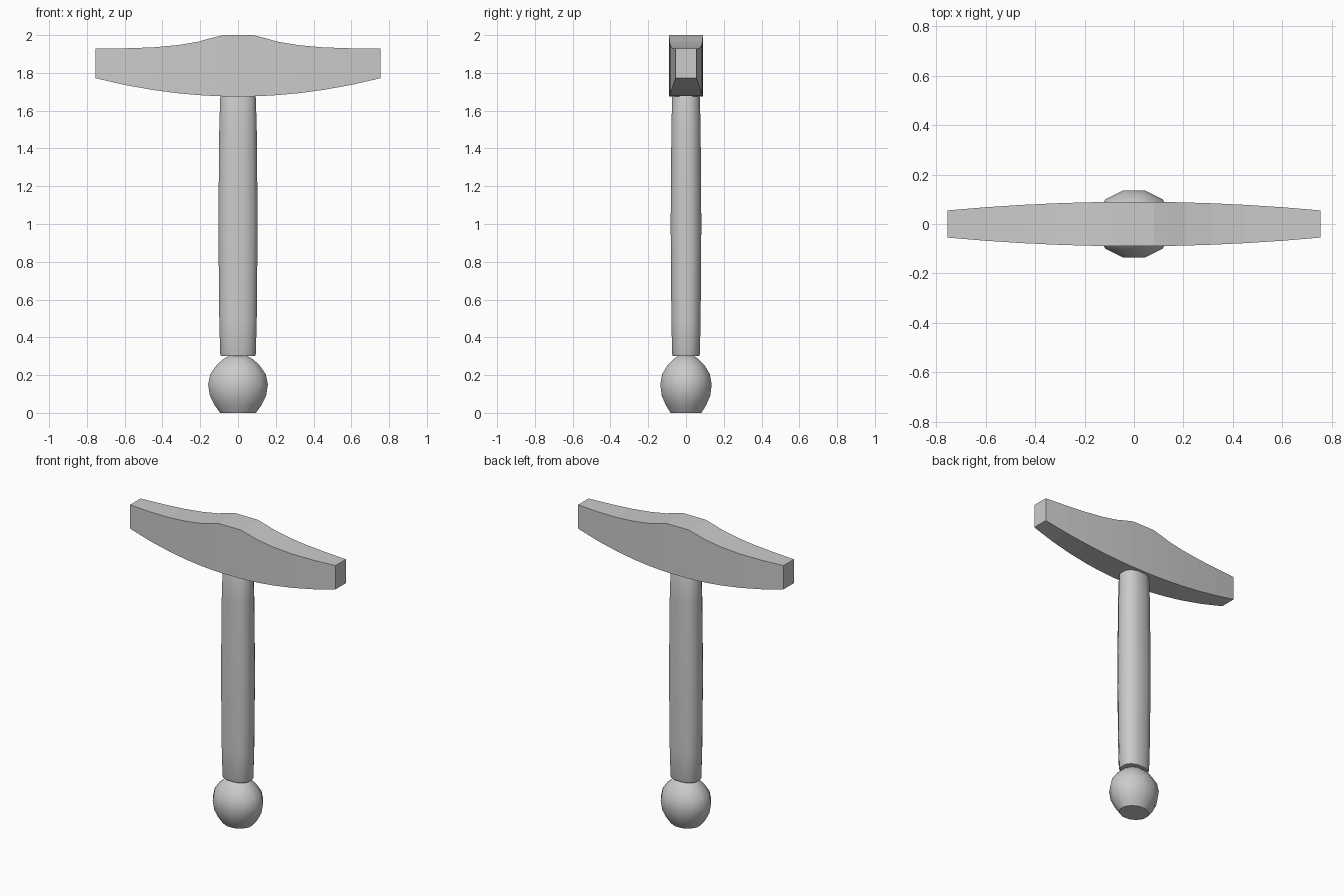
import bpy, bmesh, math

cube = bpy.data.objects.get("Cube")
if cube:
    bpy.data.objects.remove(cube, do_unlink=True)

grey = bpy.data.materials.new("plain_grey")
grey.use_nodes = True
colour = (0.6, 0.6, 0.6, 1)
grey.diffuse_color = colour
grey.node_tree.nodes["Principled BSDF"].inputs["Base Color"].default_value = colour


def loft(name, rings, smooth_angle=None):
    """Skin a stack of equal-sized point rings and cap both ends."""
    bm = bmesh.new()
    loops = [[bm.verts.new(p) for p in ring] for ring in rings]
    for a, b in zip(loops, loops[1:]):
        for i in range(len(a)):
            j = (i + 1) % len(a)
            bm.faces.new((a[i], a[j], b[j], b[i]))
    bm.faces.new(loops[0])
    bm.faces.new(loops[-1])
    bmesh.ops.recalc_face_normals(bm, faces=bm.faces)
    mesh = bpy.data.meshes.new(name)
    bm.to_mesh(mesh)
    bm.free()
    mesh.materials.append(grey)
    obj = bpy.data.objects.new(name, mesh)
    bpy.context.collection.objects.link(obj)
    if smooth_angle:
        bpy.ops.object.select_all(action="DESELECT")
        obj.select_set(True)
        bpy.context.view_layer.objects.active = obj
        bpy.ops.object.shade_smooth_by_angle(angle=math.radians(smooth_angle))
    return obj


def oval(rx, ry, z, power=1.0, sides=12):
    """Oval ring; a power below one squares off its corners."""
    points = []
    for i in range(sides):
        t = math.tau * (i + 0.5) / sides
        c, s = math.cos(t), math.sin(t)
        points.append((rx * math.copysign(abs(c) ** power, c),
                       ry * math.copysign(abs(s) ** power, s), z))
    return points


# Pommel: slightly flattened ball with a flat base
ball = [(0, 0.098), (0.04, 0.128), (0.09, 0.154), (0.15, 0.164),
        (0.205, 0.152), (0.255, 0.116), (0.285, 0.08), (0.305, 0.045)]
loft("pommel", [oval(r, r * 0.86, z) for z, r in ball], 50)

# Handle: squared oval grip, swelling at the middle
grip = [(0.3, 0.092), (0.312, 0.097), (0.5, 0.102), (1.0, 0.107),
        (1.5, 0.102), (1.668, 0.097), (1.69, 0.09)]
loft("handle", [oval(r, r * 0.78, z, 0.8) for z, r in grip], 60)

# Head: curved double-ended bar, tapering to both ends
half_top = [(0.08, 2.0), (0.14, 1.985), (0.21, 1.965), (0.32, 1.947),
            (0.45, 1.935), (0.6, 1.93), (0.755, 1.93)]
outline = [(-x, z) for x, z in reversed(half_top)] + half_top
sections = []
for x, top in outline:
    t = (x / 0.755) ** 2
    w = 0.09 - 0.035 * t
    low = 1.675 + 0.097 * t
    sections.append([(x, -w, low), (x, w, low), (x, w, top), (x, -w, top)])
loft("hammer_head", sections)
